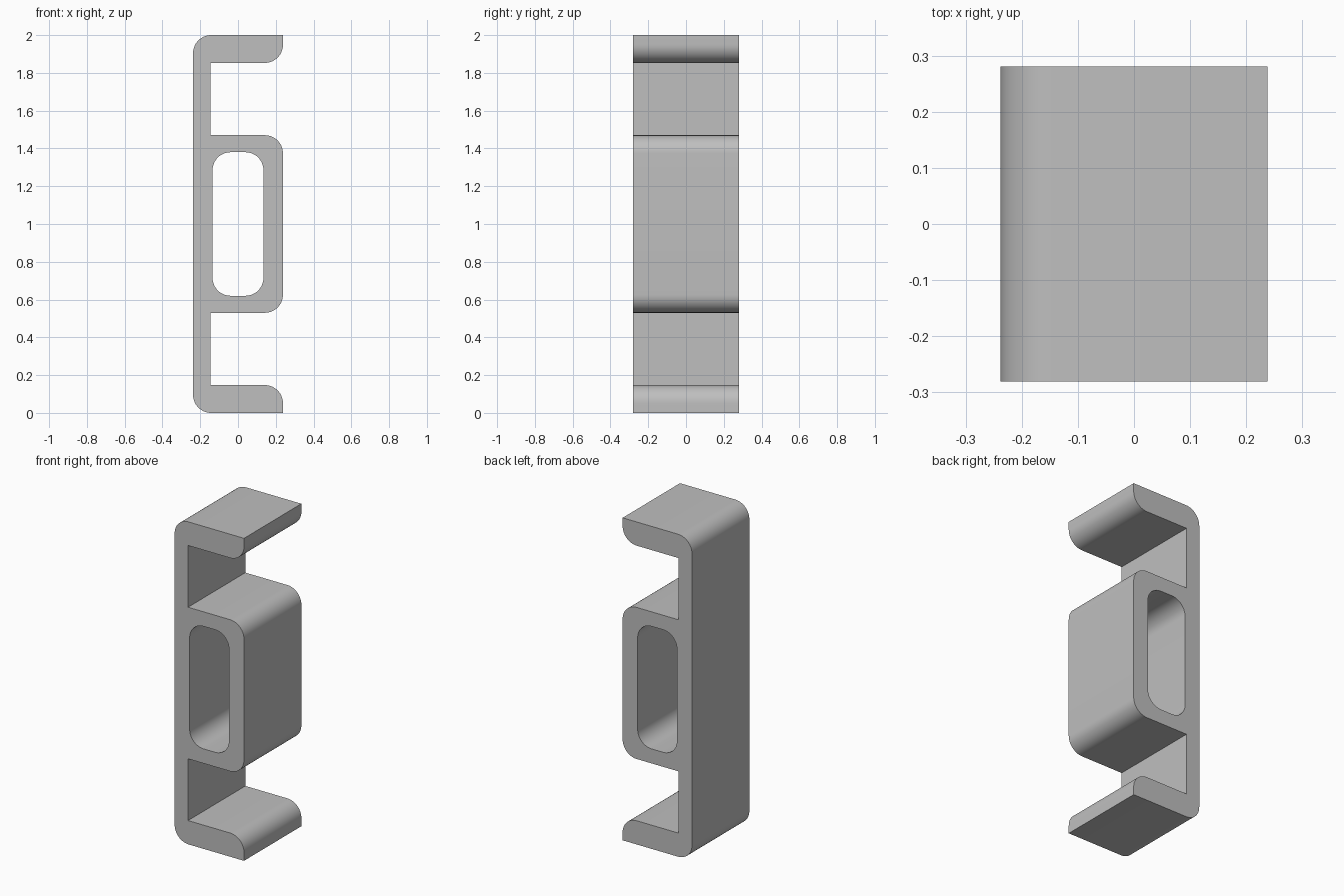
import bpy
import bmesh
import math
from mathutils import Vector

if "Cube" in bpy.data.objects:
    bpy.data.objects.remove(bpy.data.objects["Cube"])

HALF_X, HALF_Y, MID_Z = 0.238, 0.281, 1.0
RADIUS, STEPS = 0.096, 14


def mirrored(upper):
    """Complete an upper half contour by reflecting it about the mid height."""
    return upper + [(x, 2 * MID_Z - z, r) for x, z, r in reversed(upper)]


def rounded(corners):
    """Replace each right-angled corner with an arc of its radius."""
    points = []
    for i, (x, z, r) in enumerate(corners):
        p = Vector((x, z))
        if r == 0:
            points.append(p)
            continue
        a = (Vector(corners[i - 1][:2]) - p).normalized()
        b = (Vector(corners[(i + 1) % len(corners)][:2]) - p).normalized()
        centre = p + (a + b) * r
        for k in range(STEPS + 1):
            t = math.pi / 2 * k / STEPS
            points.append(centre - b * r * math.cos(t) - a * r * math.sin(t))
    return points


# Outer contour: hollow middle box, web and upper lip, mirrored to the lower lip
outer = mirrored([
    (HALF_X, 1.47, RADIUS), (-0.146, 1.47, 0), (-0.146, 1.853, 0),
    (HALF_X, 1.853, RADIUS), (HALF_X, 2, 0), (-HALF_X, 2, RADIUS),
])
# Rounded slot through the middle box
slot = mirrored([(0.135, 1.38, RADIUS), (-0.135, 1.38, RADIUS)])

# Fill the section and extrude it front to back
bm = bmesh.new()
edges = []
for contour in (outer, slot):
    verts = [bm.verts.new((p.x, -HALF_Y, p.y)) for p in rounded(contour)]
    edges += [bm.edges.new((verts[i - 1], v)) for i, v in enumerate(verts)]
bmesh.ops.triangle_fill(bm, edges=edges, use_beauty=True)
grown = bmesh.ops.extrude_face_region(bm, geom=bm.faces[:], use_keep_orig=True)
moved = [g for g in grown["geom"] if isinstance(g, bmesh.types.BMVert)]
bmesh.ops.translate(bm, verts=moved, vec=(0, 2 * HALF_Y, 0))
bmesh.ops.recalc_face_normals(bm, faces=bm.faces[:])

mesh = bpy.data.meshes.new("extruded_rail")
bm.to_mesh(mesh)
bm.free()
rail = bpy.data.objects.new("extruded_rail", mesh)
bpy.context.collection.objects.link(rail)

# Plain grey finish
grey = bpy.data.materials.new("light_grey")
grey.use_nodes = True
colour = (0.52, 0.52, 0.52, 1)
grey.diffuse_color = colour
grey.node_tree.nodes["Principled BSDF"].inputs["Base Color"].default_value = colour
mesh.materials.append(grey)

bpy.ops.object.select_all(action="DESELECT")
rail.select_set(True)
bpy.context.view_layer.objects.active = rail
bpy.ops.object.shade_smooth_by_angle(angle=math.radians(30))
